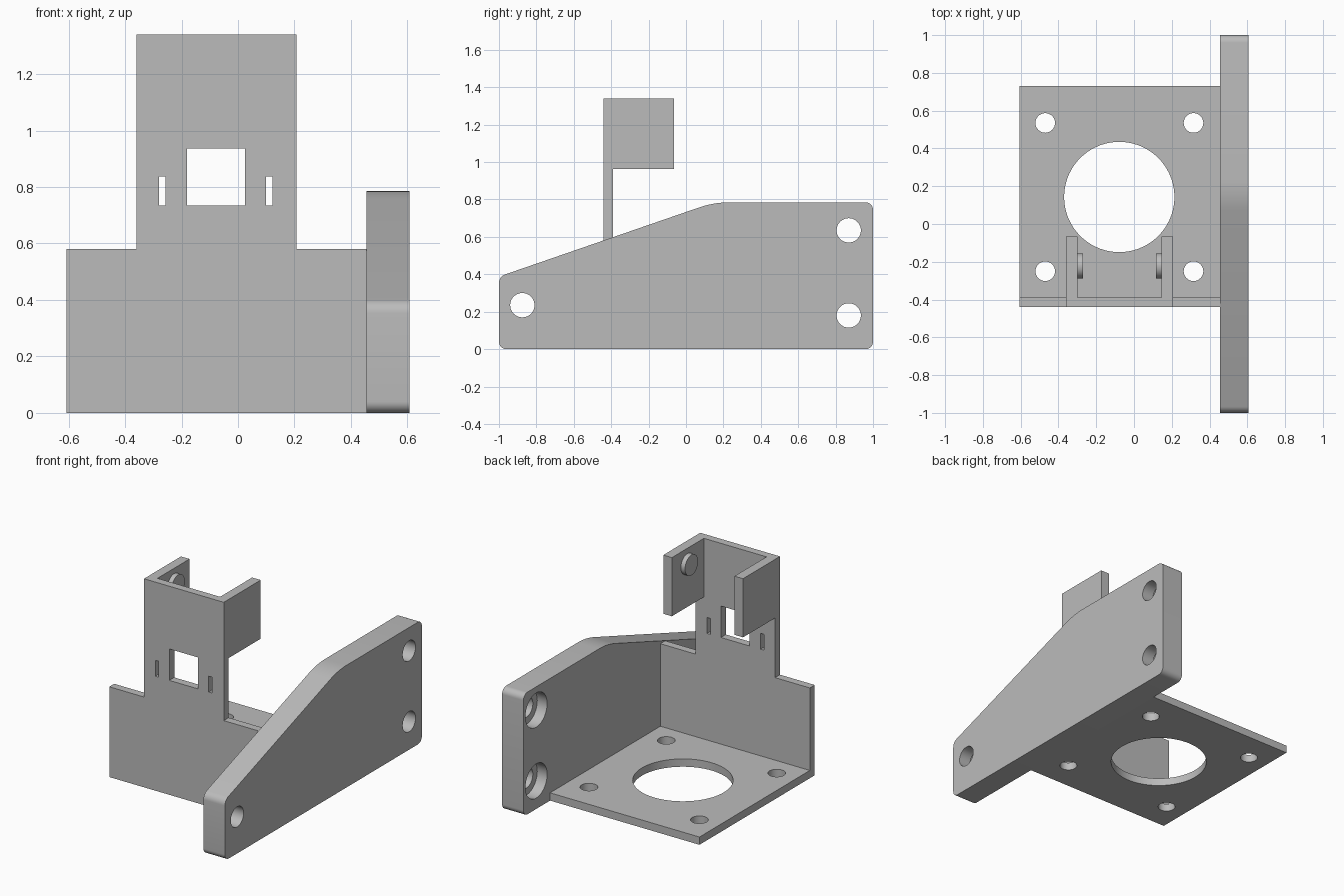
import bpy, bmesh, math
from mathutils import Vector, Matrix

default = bpy.data.objects.get("Cube")
if default:
    bpy.data.objects.remove(default, do_unlink=True)

grey = bpy.data.materials.new("plain grey")
grey.use_nodes = True
colour = (0.5, 0.5, 0.5, 1)
grey.diffuse_color = colour
grey.node_tree.nodes["Principled BSDF"].inputs["Base Color"].default_value = colour

# Maps profile (u, v, depth) onto world axes
AXES = {"x": lambda u, v, d: (d, u, v),
        "y": lambda u, v, d: (u, d, v),
        "z": lambda u, v, d: (u, v, d)}


def prism(name, axis, profile, low, high):
    """Extrude a 2D profile along an axis."""
    bm = bmesh.new()
    place = AXES[axis]
    face = bm.faces.new([bm.verts.new(place(u, v, low)) for u, v in profile])
    grown = bmesh.ops.extrude_face_region(bm, geom=[face])
    moved = [g for g in grown["geom"] if isinstance(g, bmesh.types.BMVert)]
    bmesh.ops.translate(bm, verts=moved, vec=place(0, 0, high - low))
    bmesh.ops.recalc_face_normals(bm, faces=bm.faces)
    mesh = bpy.data.meshes.new(name)
    bm.to_mesh(mesh)
    bm.free()
    mesh.materials.append(grey)
    ob = bpy.data.objects.new(name, mesh)
    bpy.context.collection.objects.link(ob)
    return ob


def rect(u0, u1, v0, v1):
    return [(u0, v0), (u1, v0), (u1, v1), (u0, v1)]


def circle(u, v, r, n=48):
    return [(u + r * math.cos(math.tau * i / n), v + r * math.sin(math.tau * i / n))
            for i in range(n)]


def rounded(corners, steps=8):
    """Round each (u, v, radius) corner with a tangent arc."""
    out = []
    for i, (u, v, r) in enumerate(corners):
        p = Vector((u, v))
        a = (Vector(corners[i - 1][:2]) - p).normalized()
        b = (Vector(corners[(i + 1) % len(corners)][:2]) - p).normalized()
        half = a.angle(b) / 2
        centre = p + (a + b).normalized() * (r / math.sin(half))
        start = p + a * (r / math.tan(half)) - centre
        end = p + b * (r / math.tan(half)) - centre
        turn = math.atan2(start.x * end.y - start.y * end.x, start.dot(end))
        for k in range(steps + 1):
            out.append(centre + Matrix.Rotation(turn * k / steps, 2) @ start)
    return out


def select(ob):
    bpy.ops.object.select_all(action="DESELECT")
    ob.select_set(True)
    bpy.context.view_layer.objects.active = ob


def cut(ob, cutters):
    for cutter in cutters:
        cutter.hide_render = True
        select(ob)
        mod = ob.modifiers.new("cut", "BOOLEAN")
        mod.operation = "DIFFERENCE"
        mod.solver = "EXACT"
        mod.object = cutter
        bpy.ops.object.modifier_apply(modifier=mod.name)
        bpy.data.objects.remove(cutter, do_unlink=True)


def smooth(ob):
    select(ob)
    bpy.ops.object.shade_smooth_by_angle(angle=math.radians(30))


# Side mounting plate with counterbored bolt holes
INNER, OUTER = 0.455, 0.607
outline = rounded([(-1, 0, 0.04), (1, 0, 0.04), (1, 0.785, 0.04),
                   (0.15, 0.785, 0.5), (-1, 0.388, 0.05)])
side_plate = prism("side_plate", "x", outline, INNER, OUTER)
cutters = []
for y, z in [(0.87, 0.635), (0.87, 0.18), (-0.875, 0.235)]:
    cutters.append(prism("bolt_cutter", "x", circle(y, z, 0.065), INNER - 0.1, OUTER + 0.1))
    cutters.append(prism("bore_cutter", "x", circle(y, z, 0.11), INNER - 0.1, INNER + 0.07))
cut(side_plate, cutters)
smooth(side_plate)

# Base plate with a large central opening and four screw holes
WALL_FRONT, WALL_BACK = -0.44, -0.39
base_plate = prism("base_plate", "z", rect(-0.607, INNER, WALL_BACK, 0.73), 0, 0.05)
cutters = [prism("opening_cutter", "z", circle(-0.078, 0.143, 0.292, 72), -0.1, 0.2)]
for x in (-0.47, 0.315):
    for y in (-0.25, 0.535):
        cutters.append(prism("screw_cutter", "z", circle(x, y, 0.052, 32), -0.1, 0.2))
cut(base_plate, cutters)
smooth(base_plate)

# Front wall with a raised tower, window and two slots
TOP, LEDGE = 1.34, 0.58
LEFT, RIGHT = -0.36, 0.207
wall_outline = [(-0.607, 0), (INNER, 0), (INNER, LEDGE), (RIGHT, LEDGE),
                (RIGHT, TOP), (LEFT, TOP), (LEFT, LEDGE), (-0.607, LEDGE)]
front_wall = prism("front_wall", "y", wall_outline, WALL_FRONT, WALL_BACK)
openings = [rect(-0.18, 0.025, 0.735, 0.937), rect(-0.28, -0.257, 0.735, 0.837),
            rect(0.1, 0.123, 0.735, 0.837)]
cut(front_wall, [prism("window_cutter", "y", o, -0.6, -0.2) for o in openings])

# Tower arms, each with a round peg facing inward
for side, outer, inward in (("right", LEFT, 1), ("left", RIGHT, -1)):
    inner = outer + inward * 0.061
    tip = inner + inward * 0.03
    prism(side + "_arm", "x", rect(WALL_BACK, -0.065, 0.963, TOP),
          min(outer, inner), max(outer, inner))
    peg = prism(side + "_peg", "x", circle(-0.222, 1.24, 0.066, 32),
                min(inner, tip), max(inner, tip))
    smooth(peg)
